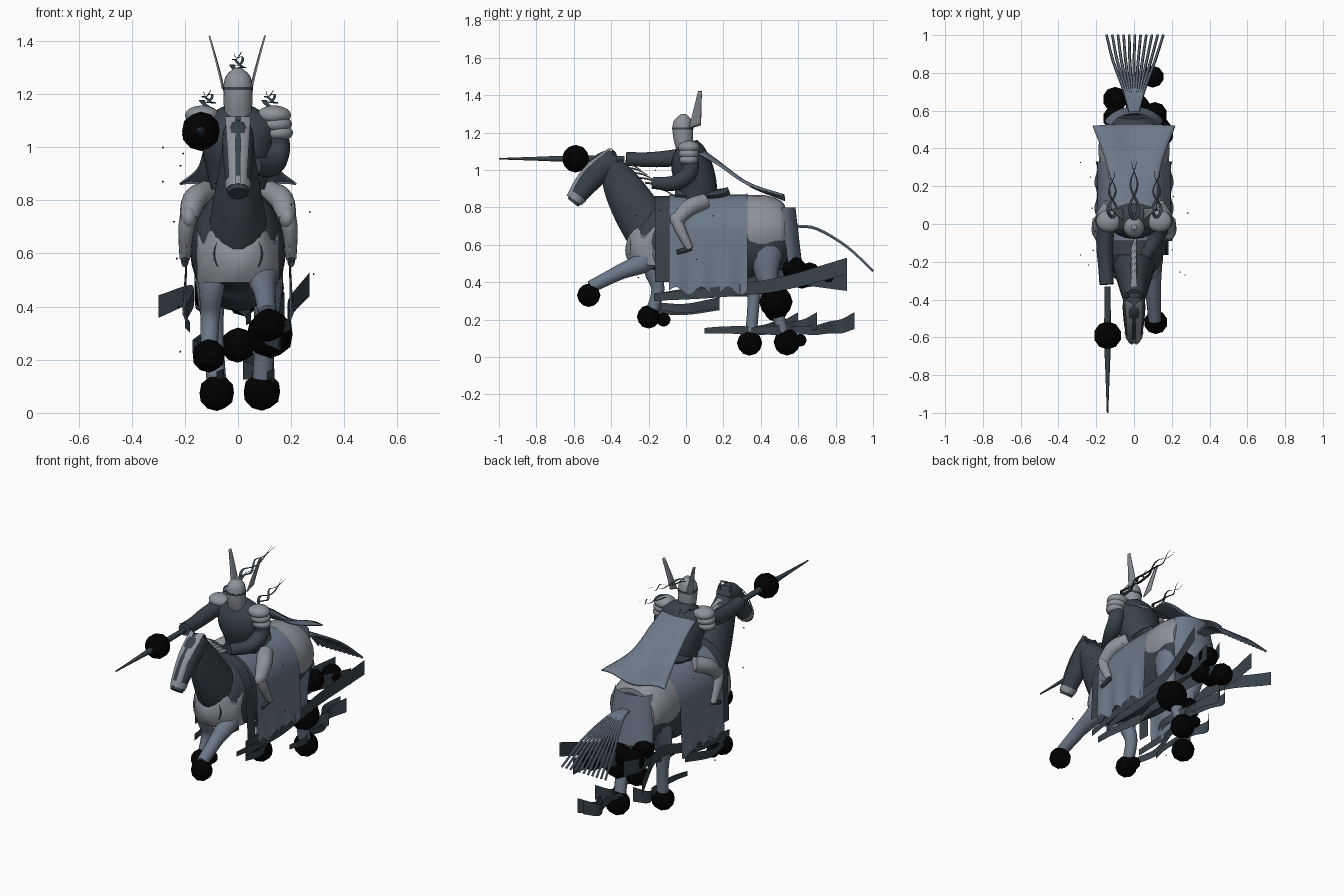
import bpy, bmesh, random
from math import sin, cos, pi, radians
from mathutils import Vector

random.seed(4)


def mat(name, c):
    m = bpy.data.materials.new(name)
    m.diffuse_color = (*c, 1)
    return m


BLACK = mat("black", (0, 0, 0))
DARK = mat("dark_slate", (.04, .055, .068))
BLUE = mat("blue_grey", (.15, .19, .25))
STEEL = mat("steel", (.27, .29, .32))


def make(name, verts, faces, m, smooth=True):
    me = bpy.data.meshes.new(name)
    me.from_pydata(verts, [], faces)
    ob = bpy.data.objects.new(name, me)
    bpy.context.collection.objects.link(ob)
    me.materials.append(m)
    if smooth:
        for p in me.polygons:
            p.use_smooth = True
        me.set_sharp_from_angle(angle=radians(40))
    return ob


def spline(P, t):
    """Catmull-Rom through a list of vectors, t in 0..1"""
    n = len(P) - 1
    i = min(int(t * n), n - 1)
    f = t * n - i
    b, c = P[i], P[i + 1]
    a = P[i - 1] if i else b * 2 - c
    d = P[i + 2] if i + 2 <= n else c * 2 - b
    return .5 * (2 * b + (c - a) * f + (2 * a - 5 * b + 4 * c - d) * f * f + (3 * b - a - 3 * c + d) * f ** 3)


def tube(name, rows, m, sides=14, steps=4):
    """Loft of ellipses; each row is x, y, z, radius across, radius in profile"""
    P = [Vector(r[:3]) for r in rows]
    R = [Vector((r[3], r[-1], 0)) for r in rows]
    N = (len(rows) - 1) * steps
    verts, faces = [], []
    for k in range(N + 1):
        t = k / N
        p, r = spline(P, t), spline(R, t)
        d = (spline(P, min(t + .01, 1)) - spline(P, max(t - .01, 0))).normalized()
        a = Vector((1, 0, 0))
        a = (a - d * a.dot(d)).normalized()
        b = d.cross(a)
        for j in range(sides):
            g = 2 * pi * j / sides
            verts.append(p + a * cos(g) * r.x + b * sin(g) * r.y)
    for k in range(N):
        for j in range(sides):
            q = (j + 1) % sides
            faces.append((k * sides + j, k * sides + q, (k + 1) * sides + q, (k + 1) * sides + j))
    faces += [tuple(range(sides))[::-1], tuple(range(N * sides, (N + 1) * sides))]
    return make(name, verts, faces, m)


def sheet(name, f, nu, nv, m):
    verts = [f(i / nu, j / nv) for i in range(nu + 1) for j in range(nv + 1)]
    w = nv + 1
    faces = [(i * w + j, i * w + j + 1, (i + 1) * w + j + 1, (i + 1) * w + j) for i in range(nu) for j in range(nv)]
    return make(name, verts, faces, m)


def ball(name, c, r, m=BLACK, squash=(1, 1, 1), sub=2, smooth=False):
    bm = bmesh.new()
    bmesh.ops.create_icosphere(bm, subdivisions=sub, radius=r)
    v = [Vector(c) + Vector([p * s for p, s in zip(x.co, squash)]) for x in bm.verts]
    f = [[x.index for x in q.verts] for q in bm.faces]
    bm.free()
    return make(name, v, f, m, smooth)


# horse body, neck and head
tube("horse_body", [(0, -.3, .6, .09, .09), (0, -.24, .6, .13, .13), (0, -.12, .63, .165, .2), (0, .05, .62, .18, .23),
                    (0, .22, .62, .18, .235), (0, .38, .64, .18, .21), (0, .5, .65, .165, .18), (0, .57, .66, .09, .1)], DARK, 24)
tube("horse_neck", [(0, -.17, .64, .125, .14), (0, -.27, .79, .095, .125), (0, -.35, .93, .07, .1), (0, -.4, 1.03, .055, .06)], DARK, 18)
tube("horse_head", [(0, -.37, 1.06, .05, .045), (0, -.43, 1.03, .06, .07), (0, -.51, .945, .055, .06),
                    (0, -.57, .87, .046, .048), (0, -.605, .825, .038, .035)], DARK, 16)
for s in (-1, 1):
    sheet("face_plate", lambda u, v: Vector((s * .052 * (1 - .3 * u) * sin(.2 + v), -.415 - .225 * u - .022 * sin(pi * u) + .035 * (1 - cos(.2 + v)),
                                             1.115 - .255 * u + .022 * sin(pi * u))), 8, 4, STEEL)
    tube("horse_ear", [(s * .035, -.38, 1.07, .012), (s * .037, -.385, 1.09, .01), (s * .035, -.395, 1.11, .002)], DARK, 8)
tube("muzzle_band", [(0, -.575, .865, .05, .052), (0, -.595, .838, .045, .044)], STEEL, 16, 1)
for i in range(6):
    y, z = -.33 + .035 * i, 1.04 - .027 * i
    tube("mane_lock", [(0, y - .03, z, .018, .006), (0, y + .03, z - .01, .014, .005), (.01, y + .09, z - .04, .002)], STEEL, 6)

# chest armour with scalloped top
sheet("chest_armour", lambda u, v: Vector((.155 * sin((v - .5) * 3), -.325 + .15 * (1 - cos((v - .5) * 3)) + .03 * (2 * u - 1) ** 2,
                                           .49 + u * (.19 - .03 * cos((v - .5) * 18)))), 8, 24, STEEL)

# horse legs
tube("front_leg_left", [(.08, -.19, .64, .07), (.09, -.21, .52, .06), (.1, -.35, .455, .042), (.11, -.51, .375, .034)], BLUE)
tube("front_leg_right", [(-.09, -.17, .62, .07), (-.1, -.18, .47, .048), (-.105, -.15, .36, .036), (-.11, -.19, .22, .033)], BLUE)
tube("hind_leg_left", [(.1, .43, .64, .075, .12), (.11, .43, .45, .055, .065), (.1, .48, .27, .038, .035), (.09, .53, .09, .038, .033)], BLUE)
tube("hind_leg_right", [(-.1, .42, .62, .075, .12), (-.1, .37, .42, .05, .05), (-.09, .36, .27, .036, .033), (-.08, .345, .09, .038, .033)], BLUE)

# faceted black orbs on hooves, lance and haunches
orbs = [(.115, -.52, .33, .063), (-.11, -.2, .215, .063), (-.1, -.12, .2, .038), (-.08, .34, .075, .068),
        (.09, .54, .08, .072), (.06, .61, .09, .035), (.12, .48, .295, .09), (0, .48, .255, .066),
        (.1, .78, .43, .058), (-.1, .66, .44, .066), (.11, .58, .47, .066), (-.1, .56, .48, .066), (.02, .62, .43, .065),
        (-.14, -.59, 1.06, .074)]
for x, y, z, r in orbs:
    ball("black_orb", (x, y, z), r)


# draped horse cloth: arch over the back, hanging sides
def drape(name, y0, y1, w, top, low, wave, m):
    def f(u, v):
        s = 2 * v - 1
        y = y0 + (y1 - y0) * u
        if abs(s) < .5:
            return Vector((w * sin(s * pi), y, .65 + (top - .65) * cos(s * pi)))
        t = (abs(s) - .5) * 2
        fold = wave * .4 * sin(u * 19) * t
        return Vector(((w + .01 * t + fold) * (1 if s > 0 else -1), y, .65 + (low + wave * sin(u * 19) - .65) * t))
    return sheet(name, f, 20, 32, m)


drape("horse_cloth", -.09, .33, .192, .87, .355, .02, BLUE)
drape("front_cloth", -.165, -.09, .172, .86, .4, 0, DARK)
tube("rump_armour", [(0, .32, .67, .185, .195), (0, .42, .67, .187, .195), (0, .5, .67, .17, .17), (0, .53, .67, .15, .14)], STEEL, 24)
sheet("rear_flap", lambda u, v: Vector((.15 * sin((v - .5) * 2.8) * (.85 + .2 * u), .585 + .035 * u - .09 * (1 - cos((v - .5) * 2.8)),
                                        .8 - .3 * u)), 8, 12, BLUE)

# tail strands
for i in range(11):
    a = (i - 5) / 5
    tube("tail_strand", [(a * .02, .59, .7, .009), (a * .05, .7, .685, .009), (a * .11, .86, .59, .008),
                         (a * .15 + .005, 1, .46, .007)], BLUE, 6)


# upright streaming ribbons
def ribbon(pts, h0, h1, amp=0):
    P = [Vector(p) for p in pts]

    def f(u, v):
        p = spline(P, u)
        return p + Vector((amp * sin(u * 14), 0, amp * .6 * sin(u * 14) + (v - .5) * (h0 + (h1 - h0) * u)))
    sheet("streaming_ribbon", f, 20, 1, DARK)


ribbon([(.17, -.17, .32), (.2, .15, .345), (.19, .5, .39), (.27, .86, .485)], .04, .09)
ribbon([(-.18, -.17, .32), (-.2, .15, .36), (-.17, .5, .445), (-.3, .86, .4)], .04, .085)
ribbon([(.12, -.1, .33), (.14, .2, .36), (.1, .55, .43), (.17, .86, .4)], .04, .1, .006)
ribbon([(-.12, .1, .34), (-.1, .35, .36), (-.14, .6, .42), (-.17, .85, .47)], .04, .1, .006)
ribbon([(.03, .1, .35), (.05, .35, .37), (0, .6, .42), (.07, .85, .45)], .04, .1, .006)
ribbon([(-.15, -.16, .25), (-.17, 0, .25), (-.12, .18, .28)], .04, .06)
ribbon([(.15, -.14, .27), (.16, 0, .26), (.1, .18, .29)], .04, .06)
for x, y in ((-.08, .6), (.05, .9), (.11, .7), (.09, .9)):
    ribbon([(x, y - .5 if y < .7 else y - .35, .14), (x + .03, y - .22, .145), (x - .03, y - .1, .16), (x + .02, y, .19)], .03, .09, .006)

# saddle
tube("saddle", [(0, -.06, .87, .07, .03), (0, .06, .86, .1, .025), (0, .18, .87, .1, .03), (0, .23, .89, .06, .02)], DARK)

# rider torso and arms
tube("torso", [(0, .06, .84, .1, .1), (0, .06, .92, .12, .105), (0, .03, 1.02, .14, .11), (0, .02, 1.1, .135, .085),
               (0, .01, 1.15, .06, .05)], DARK, 20)
tube("lance_arm", [(-.14, .02, 1.08, .045), (-.155, -.1, 1.06, .045), (-.15, -.22, 1.055, .04), (-.145, -.32, 1.06, .038)], DARK)
tube("rein_arm", [(.135, .01, 1.09, .045), (.15, .02, .99, .046), (.125, -.06, .93, .042), (.06, -.17, .93, .032)], DARK)
for s in (-1, 1):
    for k in range(3):
        ball("shoulder_plate", (s * (.135 + .008 * k), .015, 1.12 - .033 * k), .062 - .004 * k, STEEL, (1.05, .95, .6), 3, True)
    # rider legs and feet
    tube("rider_thigh", [(s * .12, .1, .83, .045), (s * .165, .02, .8, .046), (s * .185, -.05, .73, .035)], STEEL)
    ball("knee_guard", (s * .185, -.045, .735), .042, STEEL, (.75, 1, 1), 3, True)
    tube("rider_shin", [(s * .19, -.05, .735, .03), (s * .195, -.03, .68, .03), (s * .2, .02, .58, .02)], STEEL)
    tube("rider_foot", [(s * .2, .03, .585, .014), (s * .2, -.01, .57, .014), (s * .2, -.05, .56, .012)], DARK, 8)
    # helmet wings
    wing = sheet("helmet_wing", lambda u, v: Vector((s * (.055 + .05 * u ** 1.1), .015 + .05 * u + (.065 - .045 * u) * v,
                                                     1.22 + .2 * u + .02 * v * (1 - u))), 10, 4, STEEL)
    wing.modifiers.new("thickness", "SOLIDIFY").thickness = .006

# helmet with visor band
tube("helmet", [(0, -.01, 1.12, .052, .045), (0, -.015, 1.17, .054, .053), (0, -.018, 1.23, .055, .055),
                (0, -.015, 1.27, .044, .044), (0, -.015, 1.298, .015, .015)], STEEL, 18)
tube("visor_band", [(0, -.018, 1.215, .057, .058), (0, -.018, 1.226, .057, .058)], DARK, 18, 1)

# flat twisting plumes on helmet and shoulders
for x, y, z, ln in ((0, .02, 1.29, .33), (-.115, .03, 1.16, .25), (.12, .03, 1.16, .25)):
    for s in (-1, 1):
        sheet("plume_strand", lambda u, v: Vector((x + s * .026 * sin(u * 8) * (1 - .5 * u) + (v - .5) * .02 * (1.05 - u),
                                                   y + ln * u, z + .06 * u * ln / .3 + .008 * sin(u * 14 + s))), 24, 1, DARK)

# cape: narrow, then flaring at the hem
drop = [Vector(p) for p in ((.12, .08, 1.12), (.125, .18, 1.05), (.15, .34, .93), (.22, .53, .855))]


def cape_point(u, v):
    p = spline(drop, u)
    s = 2 * v - 1
    return Vector((p.x * s, p.y - .01 * s * s, p.z - .03 * s * s * (1 - u) - .015 * cos(s * 4) * u))


cape = sheet("cape", cape_point, 16, 20, BLUE)
cape.modifiers.new("thickness", "SOLIDIFY").thickness = .008

# lance
tube("lance", [(-.14, -1, 1.06, .004), (-.14, -.8, 1.06, .011), (-.14, -.6, 1.06, .018), (-.14, -.33, 1.06, .015)], DARK, 10)

# flecks thrown up around the rider
for i in range(14):
    ball("fleck", (random.choice((-1, 1)) * random.uniform(.2, .3), random.uniform(-.4, .5), random.uniform(.15, 1.05)), .004, BLACK, sub=1)
